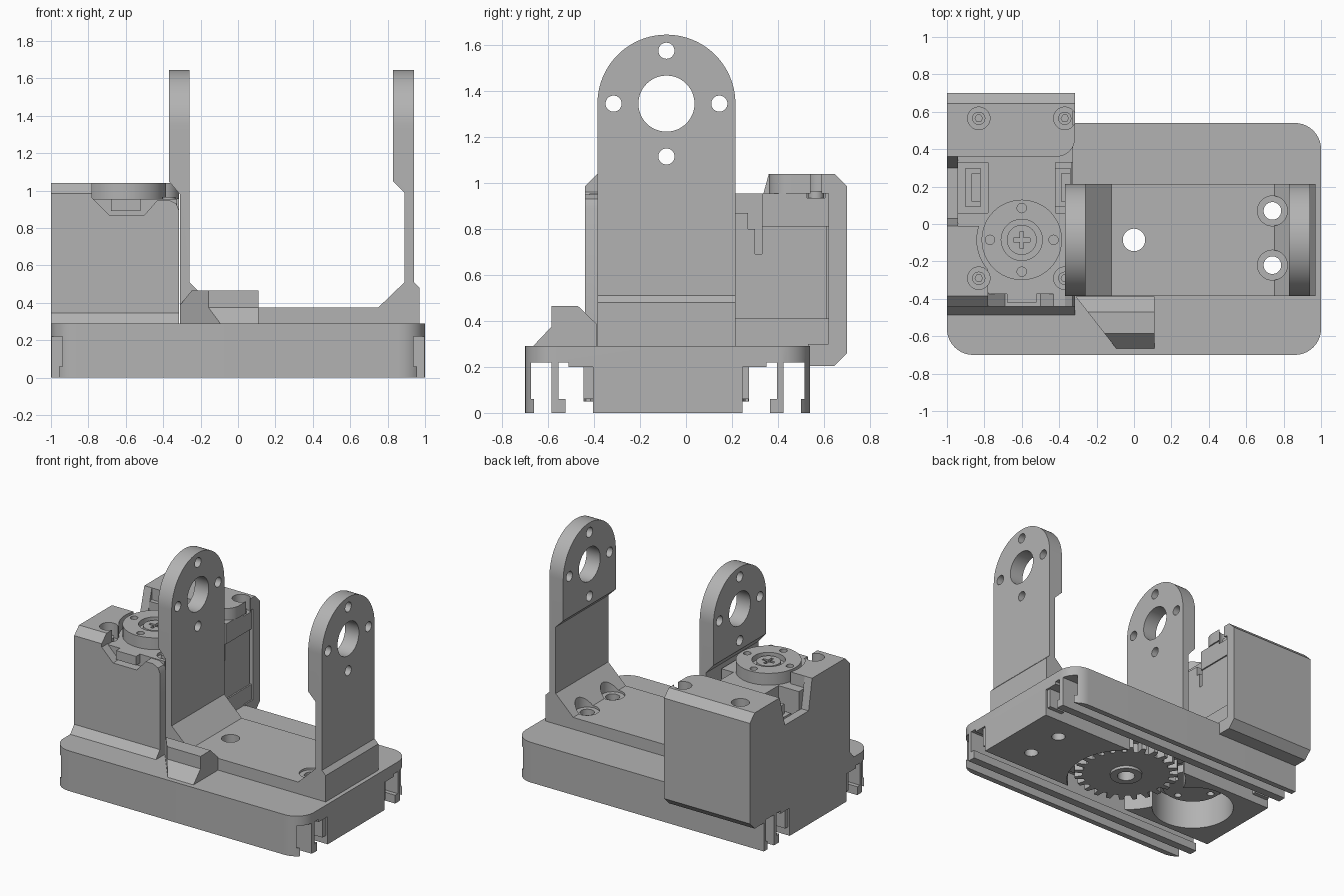
import bpy, bmesh
from math import sin, cos, pi, radians
from mathutils import Vector

cube = bpy.data.objects.get("Cube")
if cube:
    bpy.data.objects.remove(cube, do_unlink=True)

grey = bpy.data.materials.new("plain grey")
grey.use_nodes = True
grey.diffuse_color = (0.45, 0.45, 0.45, 1)
grey.node_tree.nodes["Principled BSDF"].inputs["Base Color"].default_value = (0.45, 0.45, 0.45, 1)

MID = -0.085      # y of the symmetry line of base and deck
SERVO_X = -0.6    # x of the servo axis
parts = []


def prism(name, points, axis, low, high):
    """Extrude a 2D outline along an axis; x uses (y, z), y uses (x, z), z uses (x, y)."""
    def place(a, b, c):
        return {"x": (c, a, b), "y": (a, c, b), "z": (a, b, c)}[axis]
    bm = bmesh.new()
    face = bm.faces.new([bm.verts.new(place(a, b, low)) for a, b in points])
    new = bmesh.ops.extrude_face_region(bm, geom=[face])["geom"]
    shift = Vector(place(0, 0, high - low))
    bmesh.ops.translate(bm, verts=[v for v in new if isinstance(v, bmesh.types.BMVert)], vec=shift)
    bmesh.ops.recalc_face_normals(bm, faces=bm.faces)
    mesh = bpy.data.meshes.new(name)
    bm.to_mesh(mesh)
    bm.free()
    mesh.materials.append(grey)
    ob = bpy.data.objects.new(name, mesh)
    bpy.context.collection.objects.link(ob)
    parts.append(ob)
    return ob


def box(name, x, y, z):
    return prism(name, [(x[0], y[0]), (x[1], y[0]), (x[1], y[1]), (x[0], y[1])], "z", *z)


def arc(a, b, r, start=0, end=360, steps=48):
    n = steps if end - start == 360 else steps + 1
    return [(a + r * cos(radians(start + (end - start) * i / steps)),
             b + r * sin(radians(start + (end - start) * i / steps))) for i in range(n)]


def cyl(name, a, b, r, axis, low, high):
    return prism(name, arc(a, b, r), axis, low, high)


def carve(ob, cutter, operation="DIFFERENCE"):
    cutter.hide_render = True
    mod = ob.modifiers.new("carve", "BOOLEAN")
    mod.object, mod.operation, mod.solver = cutter, operation, "EXACT"
    bpy.context.view_layer.update()
    result = ob.evaluated_get(bpy.context.evaluated_depsgraph_get())
    mesh = bpy.data.meshes.new_from_object(result)
    ob.modifiers.clear()
    ob.data = mesh
    parts.remove(cutter)
    bpy.data.objects.remove(cutter, do_unlink=True)


# Base slab with rounded corners
R = 0.14
outline = (arc(1 - R, 0.54 - R, R, 0, 90, 10) + [(-1, 0.54)]
           + arc(R - 1, R - 0.7, R, 180, 270, 10) + arc(1 - R, R - 0.7, R, 270, 360, 10))
base = prism("base", outline, "z", 0, 0.29)

# Undercut slots along both long sides
outer_slot = [(0.59, -1), (0.59, 0.22), (0.51, 0.22), (0.51, -1),
              ]
for side in (-1, 1):
    slot = [(0.58, -0.1), (0.58, 0.06), (0.595, 0.06), (0.595, 0.22),
            (0.505, 0.22), (0.505, -0.1)]
    gap = [(0.445, -0.1), (0.445, 0.06), (0.475, 0.06), (0.475, 0.22),
           (0.43, 0.22), (0.43, 0.2), (0.325, 0.2), (0.325, -0.1)]
    for shape in (slot, gap):
        carve(base, prism("cutter", [(MID + side * a + 0.005, b) for a, b in shape], "x", -1.2, 1.2))

# Round pockets for the gear and the servo drive, and the holes
carve(base, cyl("cutter", 0, MID, 0.41, "z", -0.1, 0.2))
carve(base, cyl("cutter", SERVO_X, MID, 0.28, "z", -0.1, 0.23))
SCREWS = [(0.74, 0.07), (0.74, -0.22)]
for x, y in SCREWS:
    carve(base, cyl("cutter", x, y, 0.047, "z", -0.1, 0.5))
carve(base, cyl("cutter", 0, MID, 0.06, "z", -0.1, 0.5))

# Small ridges at the ends of the slots
for end in (-1, 1):
    for side in (-1, 1):
        y = MID + side * 0.34
        box("slot_ridge", sorted((end * 0.86, end * 0.985)), (y - 0.02, y + 0.02), (0.06, 0.205))

# Gear under the base
teeth = 24
rim = []
for i in range(teeth):
    for step, r in ((0, 0.3), (0.38, 0.3), (0.52, 0.36), (0.86, 0.36)):
        a = 2 * pi * (i + step) / teeth
        rim.append((r * cos(a), MID + r * sin(a)))
gear = prism("gear", rim, "z", 0.05, 0.12)
hub = cyl("gear_hub", 0, MID, 0.11, "z", 0.03, 0.21)
for ob in (gear, hub):
    carve(ob, cyl("cutter", 0, MID, 0.06, "z", -0.1, 0.5))
lower = cyl("lower_drive_disc", SERVO_X, MID, 0.21, "z", 0.17, 0.24)
for i in range(4):
    a = i * pi / 2
    carve(lower, cyl("cutter", SERVO_X + 0.16 * cos(a), MID + 0.16 * sin(a), 0.025, "z", 0.1, 0.21))

# Turning deck with its two upright brackets
profile = [(-0.31, 0.29), (0.97, 0.29), (0.97, 0.48), (0.94, 0.51), (0.94, 1.7), (0.83, 1.7),
           (0.83, 1.05), (0.89, 0.99), (0.89, 0.51), (0.75, 0.375), (-0.12, 0.375),
           (-0.26, 0.51), (-0.26, 1.7), (-0.37, 1.7), (-0.37, 1.05), (-0.31, 0.98)]
deck = prism("deck_and_brackets", profile, "y", -0.5, 0.4)
HUB_Z = 1.345
arch = [(MID - 0.3, 0.2), (MID + 0.3, 0.2)] + arc(MID, HUB_Z, 0.3, 0, 180, 40)
carve(deck, prism("cutter", arch, "x", -0.6, 1.2), "INTERSECT")
carve(deck, cyl("cutter", MID, HUB_Z, 0.122, "x", -0.6, 1.2))
for i in range(4):
    a = i * pi / 2
    carve(deck, cyl("cutter", MID + 0.23 * cos(a), HUB_Z + 0.23 * sin(a), 0.035, "x", -0.6, 1.2))
for x, y in SCREWS:
    carve(deck, cyl("cutter", x, y, 0.08, "z", 0.36, 0.7))
    carve(deck, cyl("cutter", x, y, 0.047, "z", 0.2, 0.5))
carve(deck, cyl("cutter", 0, MID, 0.06, "z", 0.2, 0.5))

# Stop block in front of the deck
stop = prism("stop_block", [(-0.67, 0.285), (-0.585, 0.375), (-0.585, 0.465), (-0.47, 0.465),
                            (-0.387, 0.385), (-0.387, 0.285)], "x", -0.31, 0.11)
carve(stop, prism("cutter", [(-0.33, -0.365), (-0.06, -0.71), (-0.4, -0.8)], "z", 0.2, 0.6))

# Servo housing: back, side and front walls
X0, X1 = -1, -0.315
back = prism("housing_back", [(0.53, 0.205), (0.645, 0.205), (0.7, 0.26), (0.7, 0.985),
                              (0.645, 1.04), (0.36, 1.04), (0.36, 0.955), (0.62, 0.955),
                              (0.62, 0.3), (0.53, 0.3)], "x", X0, X1)
corner = [(X1 + 0.1, 0.26), (X1 + 0.1, 0.46)] + arc(X1 - 0.1, 0.46, 0.1, 360, 270, 8)
carve(back, prism("cutter", corner + [(X1 - 0.1, 0.26)], "z", 0.9, 1.2))
side = prism("housing_side", [(-0.435, 0.285), (0.621, 0.285), (0.621, 1.039), (0.36, 1.039),
                              (0.3, 0.82), (0.03, 0.82), (-0.01, 1.039), (-0.385, 1.039),
                              (-0.435, 0.985)], "x", X0, -0.94)
front = prism("housing_front", [(-0.49, 0.285), (-0.44, 0.345), (-0.44, 0.985), (-0.385, 1.04),
                                (-0.37, 1.04), (-0.37, 0.285)], "x", X0, X1)
notch = [(-0.78, 1.2), (-0.78, 0.96), (-0.69, 0.87), (-0.5, 0.87), (-0.43, 0.95), (-0.37, 0.95),
         (-0.33, 0.93), (-0.31, 0.88), (-0.2, 0.88), (-0.2, 1.2)]
carve(front, prism("cutter", notch, "y", -0.6, -0.2))
tab = box("housing_front_tab", (X0, -0.78), (-0.385, -0.01), (0.945, 1.04))
carve(tab, cyl("cutter", SERVO_X, MID, 0.24, "z", 0.9, 1.2))

# Servo body: narrower middle, with connector bays on both sides
servo = box("servo_body", (-0.945, -0.335), (-0.38, 0.61), (0.285, 0.82))
bottom_cap = box("servo_bottom_cap", (-0.943, -0.325), (-0.375, 0.621), (0.285, 0.41))
top_cap = box("servo_top_cap", (-0.943, -0.325), (-0.375, 0.621), (0.81, 0.955))
for x in ((-0.97, -0.78), (-0.42, -0.2)):
    for ob in (servo, top_cap):
        carve(ob, box("cutter", x, (0.06, 0.33), (0.69, 1.1)))
for x in (-0.85, -0.37):
    box("connector", (x - 0.05, x + 0.03), (0.09, 0.3), (0.68, 0.8))
    box("connector_back", (x - 0.02, x + 0.03), (0.12, 0.27), (0.79, 0.87))
box("servo_front_lug", (-0.68, -0.52), (-0.42, -0.36), (0.89, 0.955))

# Mounting screws at the corners
for x in (-0.83, -0.37):
    for y in (-0.29, 0.565):
        for ob in (tab, back, top_cap):
            carve(ob, cyl("cutter", x, y, 0.06, "z", 0.935, 1.2))
        head = cyl("mounting_screw", x, y, 0.035, "z", 0.92, 0.965)
        carve(head, prism("cutter", arc(x, y, 0.02, steps=6), "z", 0.945, 1.1))

# Round servo horn with its centre screw
horn = cyl("servo_horn", SERVO_X, MID, 0.215, "z", 0.95, 1.04)
carve(horn, cyl("cutter", SERVO_X, MID, 0.11, "z", 1.0, 1.2))
for i in range(4):
    a = i * pi / 2
    carve(horn, cyl("cutter", SERVO_X + 0.17 * cos(a), MID + 0.17 * sin(a), 0.025, "z", 1.0, 1.2))
screw = cyl("horn_screw", SERVO_X, MID, 0.08, "z", 0.98, 1.03)
for w, h in ((0.045, 0.01), (0.01, 0.045)):
    carve(screw, box("cutter", (SERVO_X - w, SERVO_X + w), (MID - h, MID + h), (1.01, 1.1)))

# Smooth round walls, keep edges sharp
for ob in parts:
    ob.data.shade_smooth()
    ob.data.set_sharp_from_angle(angle=radians(25))
